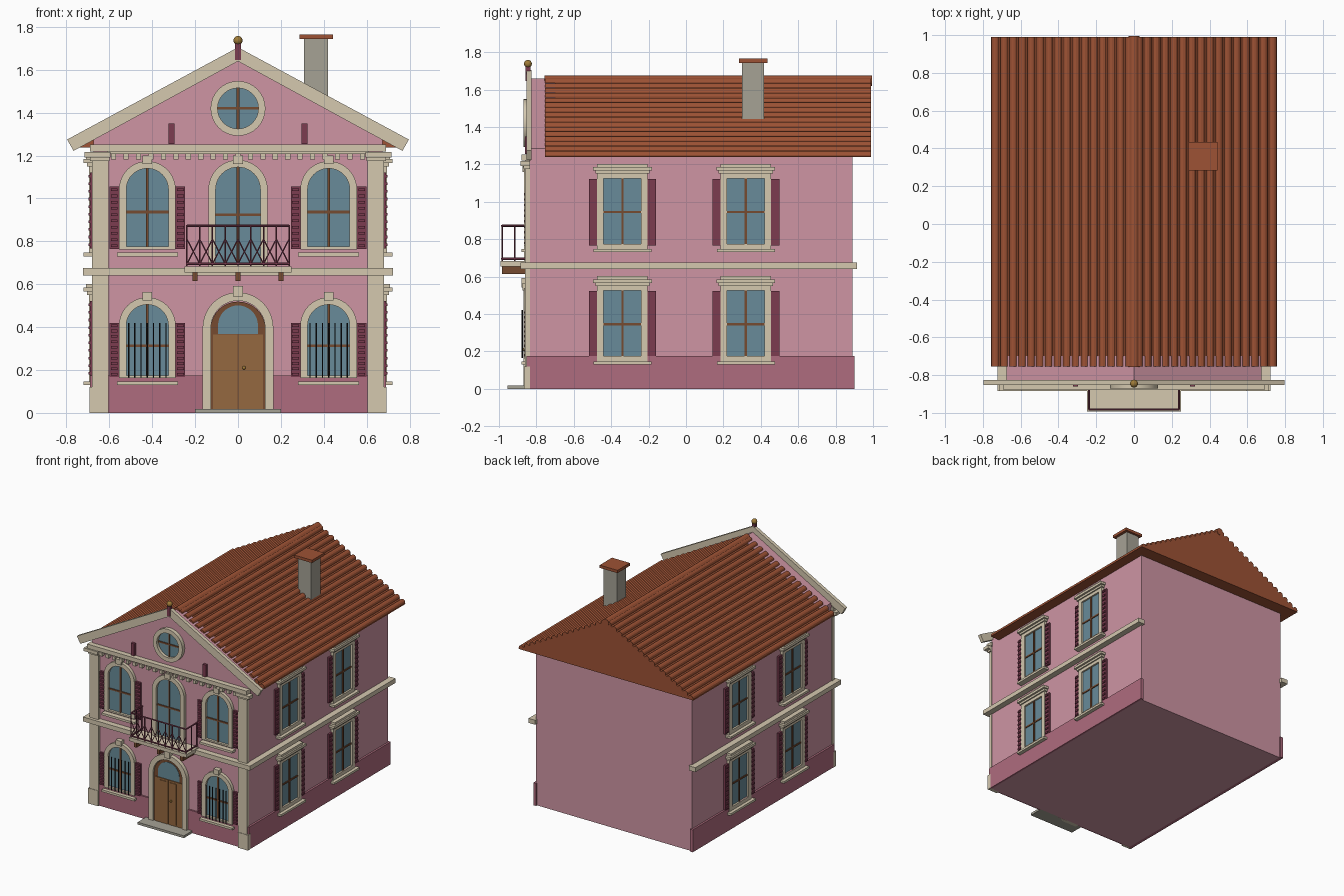
import bpy, bmesh, math
from mathutils import Vector, Matrix

if "Cube" in bpy.data.objects:
    bpy.data.objects.remove(bpy.data.objects["Cube"])

def mat(name, r, g, b):
    m = bpy.data.materials.new(name)
    m.diffuse_color = (r, g, b, 1)
    m.use_nodes = True
    m.node_tree.nodes["Principled BSDF"].inputs["Base Color"].default_value = m.diffuse_color
    return m

PINK = mat("pink", .62, .30, .37)
ROSE = mat("rose", .43, .15, .21)
CREAM = mat("cream", .66, .58, .43)
WINE = mat("wine", .20, .045, .08)
GLASS = mat("glass", .14, .26, .32)
BROWN = mat("brown", .18, .07, .03)
WOOD = mat("wood", .30, .14, .05)
TILE = mat("tile", .34, .085, .035)
STONE = mat("stone", .38, .36, .30)
IRON = mat("iron", .01, .01, .012)
GOLD = mat("gold", .35, .2, .04)

# Wall placements: u along the wall, d outward, z up
FY, SX = -.84, .675
def front(u, d, z): return (u, FY - d, z)
def right(u, d, z): return (SX + d, u, z)
def left(u, d, z): return (-SX - d, u, z)

def finish(name, bm, m):
    bmesh.ops.recalc_face_normals(bm, faces=bm.faces)
    me = bpy.data.meshes.new(name)
    bm.to_mesh(me)
    bm.free()
    me.materials.append(m)
    ob = bpy.data.objects.new(name, me)
    bpy.context.collection.objects.link(ob)
    return ob

def prism(name, outer, d0, d1, m, place=front, inner=None):
    """Extrude a (u, z) profile, or a ring between two matching profiles."""
    bm = bmesh.new()
    loop = lambda pts, d: [bm.verts.new(place(u, d, z)) for u, z in pts]
    a, b = loop(outer, d0), loop(outer, d1)
    n = len(a)
    if inner:
        c, e = loop(inner, d0), loop(inner, d1)
    else:
        bm.faces.new(a)
        bm.faces.new(b)
    for i in range(n):
        j = (i + 1) % n
        bm.faces.new((a[i], a[j], b[j], b[i]))
        if inner:
            bm.faces.new((c[i], c[j], e[j], e[i]))
            bm.faces.new((a[i], a[j], c[j], c[i]))
            bm.faces.new((b[i], b[j], e[j], e[i]))
    return finish(name, bm, m)

def rect(u0, u1, z0, z1): return [(u0, z0), (u1, z0), (u1, z1), (u0, z1)]

def slab(name, u0, u1, z0, z1, d0, d1, m, place=front):
    return prism(name, rect(u0, u1, z0, z1), d0, d1, m, place)

def box(name, x0, x1, y0, y1, z0, z1, m):
    return slab(name, x0, x1, z0, z1, y0, y1, m, lambda u, d, z: (u, d, z))

def arch(c, hw, z0, zs, n=20):
    return [(c - hw, z0), (c + hw, z0)] + [
        (c + hw * math.cos(math.pi * i / n), zs + hw * math.sin(math.pi * i / n)) for i in range(n + 1)]

def circle(c, z, r, n=32):
    return [(c + r * math.cos(math.tau * i / n), z + r * math.sin(math.tau * i / n)) for i in range(n)]

def rods(name, segs, r, m):
    bm = bmesh.new()
    for p, q in segs:
        p, q = Vector(p), Vector(q)
        v = q - p
        M = Matrix.Translation((p + q) / 2) @ v.to_track_quat('Z', 'Y').to_matrix().to_4x4()
        bmesh.ops.create_cone(bm, cap_ends=True, segments=6, radius1=r, radius2=r, depth=v.length, matrix=M)
    return finish(name, bm, m)

def ball(name, p, r, m):
    bm = bmesh.new()
    bmesh.ops.create_uvsphere(bm, u_segments=16, v_segments=10, radius=r, matrix=Matrix.Translation(p))
    return finish(name, bm, m)

def shutters(c, off, z0, z1, place):
    for s in (-1, 1):
        m = c + s * (off + .022)
        slab("shutter", m - .022, m + .022, z0, z1, 0, .015, WINE, place)
        n = 10
        for i in range(n):
            z = z0 + (i + .5) * (z1 - z0) / n
            slab("shutter_slat", m - .016, m + .016, z - .006, z + .006, .01, .023, WINE, place)

def mullions(c, hw, z0, z1, zm, place=front):
    slab("mullion", c - .006, c + .006, z0, z1, 0, .013, BROWN, place)
    slab("crossbar", c - hw, c + hw, zm - .006, zm + .006, 0, .012, BROWN, place)

def arched_window(c, hw, fw, z0, zs, zm):
    prism("arched_glass", arch(c, hw + .002, z0, zs), 0, .006, GLASS)
    prism("arched_frame", arch(c, fw, z0 - .012, zs), 0, .025, CREAM, inner=arch(c, hw, z0, zs))
    mullions(c, hw, z0, zs + hw, zm)
    slab("keystone", c - .023, c + .023, zs + .118, zs + .158, 0, .035, CREAM)

def side_window(c, z, place):
    slab("side_glass", c - .1, c + .1, z + .175, z + .525, 0, .006, GLASS, place)
    prism("side_frame", rect(c - .135, c + .135, z + .145, z + .555), 0, .02, CREAM, place,
          rect(c - .1, c + .1, z + .175, z + .525))
    mullions(c, .1, z + .175, z + .525, z + .345, place)
    slab("side_sill", c - .155, c + .155, z + .13, z + .147, 0, .045, CREAM, place)
    slab("hood_lower", c - .145, c + .145, z + .55, z + .566, 0, .03, CREAM, place)
    slab("hood_middle", c - .157, c + .157, z + .566, z + .585, 0, .045, CREAM, place)
    slab("hood_top", c - .135, c + .135, z + .585, z + .602, 0, .033, CREAM, place)
    shutters(c, .135, z + .167, z + .522, place)

# Walls and gable
box("walls", -SX, SX, FY, .89, 0, 1.25, PINK)
prism("gable_wall", [(-SX, 1.24), (SX, 1.24), (SX, 1.285), (0, 1.66), (-SX, 1.285)], 0, -.14, PINK)
slab("front_plinth", -.69, .69, 0, .175, 0, .012, ROSE)
for s, side in ((-1, left), (1, right)):
    slab("side_plinth", FY - .012, .902, 0, .175, -.01, .015, ROSE, side)
    slab("side_belt", FY - .04, .915, .64, .675, -.01, .047, CREAM, side)
    for c in (-.34, .32):
        for z in (0, .6):
            side_window(c, z, side)
    # Corner pilasters with base and capital
    a = lambda name, x0, x1, z0, z1, d: slab(name, *sorted((s * x0, s * x1)), z0, z1, -.005, d, CREAM)
    a("pilaster", .605, .68, 0, 1.19, .022)
    a("pilaster_base", .605, .692, 0, .12, .026)
    a("capital_lower", .6, .69, 1.175, 1.192, .03)
    a("capital_upper", .595, .715, 1.192, 1.217, .045)
    slab("gable_bracket", s * .31 - .014, s * .31 + .014, 1.255, 1.35, 0, .02, WINE)
slab("front_belt", -.722, .722, .64, .675, -.01, .045, CREAM)

# Cornice, dentils and raking trim
slab("cornice", -.69, .69, 1.22, 1.252, -.01, .04, CREAM)
slab("cornice_band", -.61, .61, 1.207, 1.222, 0, .02, CREAM)
for i in range(21):
    u = -.58 + i * .058
    slab("dentil", u - .012, u + .012, 1.183, 1.21, 0, .032, CREAM)
prism("raking_trim", [(0, 1.705), (.797, 1.275), (.767, 1.222), (0, 1.64), (-.767, 1.222), (-.797, 1.275)],
      -.015, .013, CREAM)

# Round gable window
prism("round_glass", circle(0, 1.42, .097), 0, .006, GLASS)
prism("round_frame", circle(0, 1.42, .128), 0, .03, CREAM, inner=circle(0, 1.42, .095))
mullions(0, .095, 1.325, 1.515, 1.42)

# Front windows with sills, shutters and ground floor bars
for c in (-.423, .423):
    arched_window(c, .098, .132, .175, .407, .313)
    arched_window(c, .098, .132, .775, 1.042, .937)
    for z in (0, .6):
        slab("front_sill", c - .142, c + .142, z + .13, z + .147, 0, .04, CREAM)
    shutters(c, .132, .167, .42, front)
    shutters(c, .132, .765, 1.055, front)
    rods("window_bars", [((c + i * .029, FY - .035, .165), (c + i * .029, FY - .035, .42)) for i in range(-3, 4)],
         .0035, IRON)
arched_window(0, .104, .138, .69, 1.042, .925)

# Entrance
prism("door_surround", arch(0, .165, 0, .397), 0, .03, CREAM, inner=arch(0, .126, .002, .397))
prism("door_frame", arch(0, .127, .001, .392), 0, .015, BROWN)
prism("fanlight", arch(0, .093, .368, .408), .01, .018, GLASS)
for s in (-1, 1):
    slab("door_leaf", *sorted((s * .002, s * .117)), .018, .365, .01, .021, WOOD)
    slab("door_panel", *sorted((s * .014, s * .07)), .03, .35, .02, .025, WOOD)
ball("door_knob", (.028, FY - .03, .21), .008, GOLD)
slab("door_keystone", -.023, .023, .542, .592, 0, .04, CREAM)
slab("door_step", -.2, .2, 0, .018, 0, .115, STONE)

# Balcony
slab("balcony_slab", -.25, .25, .655, .682, 0, .152, CREAM)
for u in (-.2, 0, .2):
    slab("balcony_bracket", u - .012, u + .012, .615, .656, 0, .145, BROWN)
R, Y = .238, FY - .143
xs = [-R + i * R / 4 for i in range(9)]
rods("balcony_balusters", [((x, Y, .68), (x, Y, .87)) for x in xs]
     + [((s * R, y, .68), (s * R, y, .87)) for s in (-1, 1) for y in (FY - .075, FY - .01)], .004, WINE)
rods("balcony_lattice", [seg for a, b in zip(xs, xs[1:]) for seg in
     (((a, Y, .695), (b, Y, .81)), ((b, Y, .695), (a, Y, .81)))], .003, WINE)
for z in (.695, .872):
    rods("balcony_rail", [((-R, Y, z), (R, Y, z)), ((-R, Y, z), (-R, FY, z)), ((R, Y, z), (R, FY, z))], .006, WINE)

# Roof: one rippled tile profile extruded front to back
N, ex, ez, top = 16, .757, 1.238, 1.652
slope = Vector((-ex, top - ez))
L = slope.length
t = slope / L
nrm = Vector((t.y, -t.x))
half = []
for i in range(N):
    mid = Vector((ex, ez)) + t * L * (i + .5) / N
    for k in range(7):
        w = math.pi * k / 6
        p = mid - t * .021 * math.cos(w) + nrm * .02 * math.sin(w)
        half.append((p.x, p.y))
profile = [(ex, ez)] + half + [(0, top)]
profile += [(-x, z) for x, z in reversed(half)] + [(-ex, ez)]
world = lambda u, d, z: (u, d, z)
prism("tiled_roof", profile, -.754, .99, TILE, world)
prism("ridge_cap", circle(0, top - .006, .028, 12), -.757, .994, TILE, world)

# Chimney and finial
box("chimney", .307, .42, .3, .417, 1.4, 1.745, STONE)
box("chimney_cap", .288, .442, .283, .435, 1.743, 1.765, TILE)
slab("finial_post", -.013, .013, 1.645, 1.722, -.008, .018, WINE)
ball("finial_ball", (0, FY - .005, 1.737), .021, GOLD)

# Smooth only the rounded surfaces
for ob in bpy.context.collection.objects:
    ob.select_set(True)
    bpy.context.view_layer.objects.active = ob
bpy.ops.object.shade_smooth_by_angle(angle=math.radians(25))
